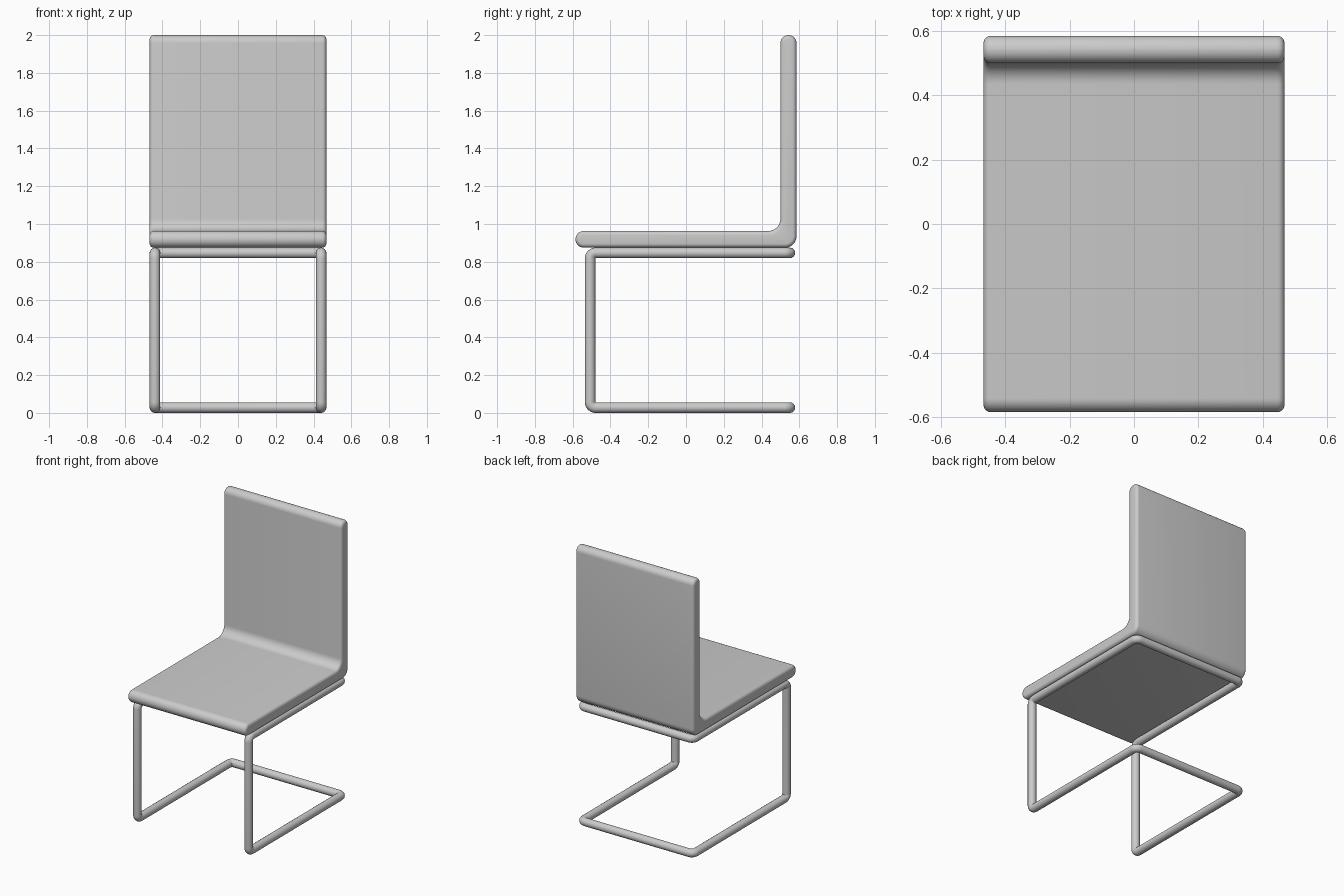
import bpy, bmesh
from math import sin, cos, pi
from mathutils import Vector

if "Cube" in bpy.data.objects:
    bpy.data.objects.remove(bpy.data.objects["Cube"])


def fillet(corners, radii, steps):
    """Round every right-angled corner of a closed path."""
    path, n = [], len(corners)
    for i, (p, r) in enumerate(zip(corners, radii)):
        a = (corners[i - 1] - p).normalized()
        b = (corners[(i + 1) % n] - p).normalized()
        centre = p + r * (a + b)
        for k in range(steps + 1):
            t = pi / 2 * k / steps
            path.append(centre - r * (b * cos(t) + a * sin(t)))
    return path


def smooth(obj):
    bpy.ops.object.select_all(action='DESELECT')
    obj.select_set(True)
    bpy.context.view_layer.objects.active = obj
    if obj.type == 'CURVE':
        bpy.ops.object.convert(target='MESH')
    bpy.ops.object.shade_smooth_by_angle(angle=0.7)


# Seat and backrest: one L-shaped side profile, swept across with rounded sides
HALF_WIDTH, EDGE = 0.468, 0.022
# y, z, inset direction in y and z, corner radius, radius change when inset
PROFILE = [(-0.585, 0.875, 1, 1, 0.0435, -1), (0.585, 0.875, -1, 1, 0.06, -1),
           (0.585, 2.0, -1, -1, 0.042, -1), (0.5, 2.0, 1, -1, 0.042, -1),
           (0.5, 0.963, 1, -1, 0.065, 1), (-0.585, 0.963, 1, -1, 0.0435, -1)]


def seat_ring(x, inset):
    corners = [Vector((x, y + sy * inset, z + sz * inset))
               for y, z, sy, sz, _, _ in PROFILE]
    return fillet(corners, [r + c * inset for *_, r, c in PROFILE], 8)


quarter = [pi / 2 * k / 5 for k in range(6)]
right = [(HALF_WIDTH - EDGE * (1 - sin(t)), EDGE * (1 - cos(t))) for t in quarter]
stations = [(-x, d) for x, d in reversed(right)] + right

bm = bmesh.new()
rings = [[bm.verts.new(p) for p in seat_ring(x, d)] for x, d in stations]
for r0, r1 in zip(rings, rings[1:]):
    for i in range(len(r0)):
        bm.faces.new((r0[i - 1], r0[i], r1[i], r1[i - 1]))
bm.faces.new(rings[0])
bm.faces.new(rings[-1])
bmesh.ops.recalc_face_normals(bm, faces=bm.faces)
mesh = bpy.data.meshes.new("seat_and_back")
bm.to_mesh(mesh)
bm.free()
seat = bpy.data.objects.new("seat_and_back", mesh)
bpy.context.collection.objects.link(seat)
smooth(seat)

# Cantilever frame: one continuous bent tube
TUBE = 0.028
X, FRONT, REAR, LOW, HIGH = 0.44, -0.508, 0.55, TUBE, 0.847
half = [(REAR, LOW), (FRONT, LOW), (FRONT, HIGH), (REAR, HIGH)]
corners = [Vector((X, y, z)) for y, z in half]
corners += [Vector((-X, y, z)) for y, z in reversed(half)]
path = fillet(corners, [0.03] * 8, 8)

curve = bpy.data.curves.new("tube_frame", 'CURVE')
curve.dimensions = '3D'
curve.bevel_depth = TUBE
curve.bevel_resolution = 6
spline = curve.splines.new('POLY')
spline.points.add(len(path) - 1)
for point, p in zip(spline.points, path):
    point.co = (*p, 1)
spline.use_cyclic_u = True
frame = bpy.data.objects.new("tube_frame", curve)
bpy.context.collection.objects.link(frame)
smooth(frame)
